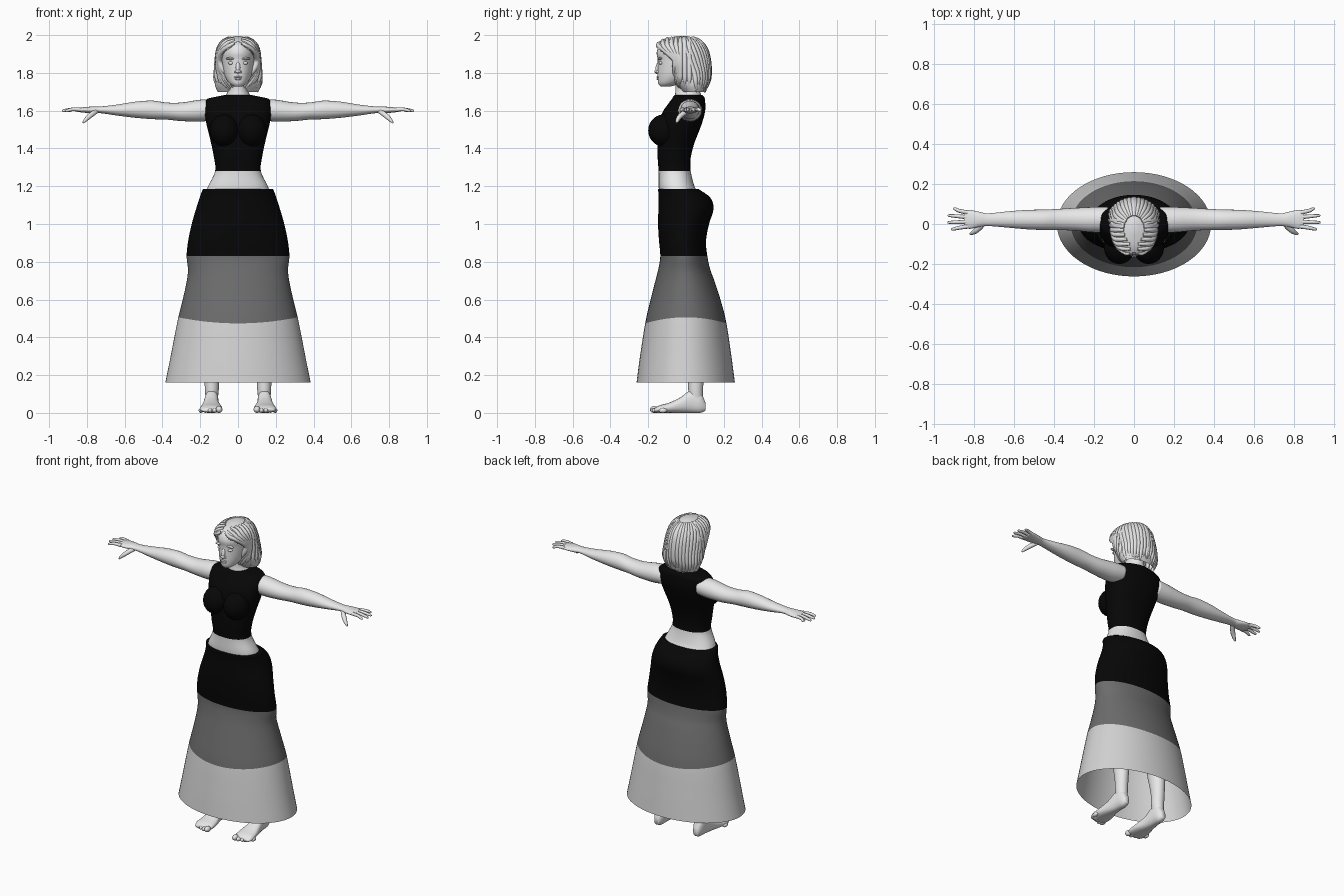
import bpy, bmesh, random
from math import sin, cos, pi, sqrt, radians
from mathutils import Matrix, Vector

random.seed(4)
cube = bpy.data.objects.get("Cube")
if cube:
    bpy.data.objects.remove(cube, do_unlink=True)


def material(name, v):
    m = bpy.data.materials.new(name)
    m.use_nodes = True
    m.diffuse_color = (v, v, v, 1)
    m.node_tree.nodes["Principled BSDF"].inputs["Base Color"].default_value = (v, v, v, 1)
    return m


skin = material("pale_skin", 0.8)
hair_mat = material("pale_hair", 0.76)
black = material("black_cloth", 0.002)
grey = material("mid_grey_cloth", 0.15)
light = material("light_grey_cloth", 0.64)


def dense(rings, steps=4):
    """Smooth spline through the rings, keeping each given ring."""
    out = []
    for i in range(len(rings) - 1):
        p = [rings[max(0, min(len(rings) - 1, i + k))] for k in (-1, 0, 1, 2)]
        for s in range(steps):
            t = s / steps
            out.append([b + t * ((c - a) + t * ((2 * a - 5 * b + 4 * c - d)
                        + t * (3 * b - a - 3 * c + d))) / 2 for a, b, c, d in zip(*p)])
    return out + [list(rings[-1])]


def finish(bm, name, mats, rule=None, mirror=False):
    bmesh.ops.recalc_face_normals(bm, faces=bm.faces)
    for f in bm.faces:
        f.smooth = True
        if rule:
            f.material_index = rule(f)
    me = bpy.data.meshes.new(name)
    bm.to_mesh(me)
    bm.free()
    for m in mats:
        me.materials.append(m)
    ob = bpy.data.objects.new(name, me)
    bpy.context.collection.objects.link(ob)
    if mirror:
        ob.modifiers.new("Mirror", 'MIRROR')
    return ob


def loft(name, rings, mats, axis='z', n=32, power=1.0, caps=(True, True),
         rule=None, mirror=False, edit=None):
    """Skin oval rings given as (position, low a, high a, low b, high b)."""
    bm = bmesh.new()
    loops = []
    for t, a0, a1, b0, b1 in dense(rings):
        loop = []
        for k in range(n):
            c, s = cos(2 * pi * k / n), sin(2 * pi * k / n)
            c = abs(c) ** power * (1 if c > 0 else -1)
            s = abs(s) ** power * (1 if s > 0 else -1)
            a, b = (a0 + a1) / 2 + c * (a1 - a0) / 2, (b0 + b1) / 2 + s * (b1 - b0) / 2
            loop.append(bm.verts.new({'z': (a, b, t), 'x': (t, a, b), 'y': (a, t, b)}[axis]))
        loops.append(loop)
    for lo, hi in zip(loops, loops[1:]):
        for k in range(n):
            bm.faces.new((lo[k], lo[(k + 1) % n], hi[(k + 1) % n], hi[k]))
    for use, loop in zip(caps, (loops[0], loops[-1])):
        if use:
            bm.faces.new(loop)
    if edit:
        edit(bm)
    return finish(bm, name, mats, rule, mirror)


def blob(name, centre, size, mat, mirror=True, tilt=0):
    bm = bmesh.new()
    mtx = Matrix.Translation(centre) @ Matrix.Rotation(tilt, 4, 'X') @ Matrix.Diagonal((*size, 1))
    bmesh.ops.create_uvsphere(bm, u_segments=24, v_segments=14, radius=1, matrix=mtx)
    return finish(bm, name, [mat], mirror=mirror)


def tubes(name, paths, mat):
    """Tapered round strands through (x, y, z, radius) points."""
    cu = bpy.data.curves.new(name, 'CURVE')
    cu.dimensions, cu.bevel_depth, cu.bevel_resolution = '3D', 1.0, 2
    cu.use_fill_caps = True
    for path in paths:
        pts = dense(path, 3)
        sp = cu.splines.new('POLY')
        sp.points.add(len(pts) - 1)
        for q, (x, y, z, r) in zip(sp.points, pts):
            q.co, q.radius = (x, y, z, 1), max(r, 0.001)
        sp.use_smooth = True
    cu.materials.append(mat)
    ob = bpy.data.objects.new(name, cu)
    bpy.context.collection.objects.link(ob)


def sym(rows):
    return [(z, -w, w, y0, y1) for z, w, y0, y1 in rows]


# Torso: bare waist below a sleeveless top
loft("torso_and_top", sym([
    (1.16, .172, -.14, .07), (1.2, .158, -.145, .045), (1.28, .121, -.145, .025),
    (1.35, .127, -.15, .025), (1.43, .143, -.15, .045), (1.52, .165, -.145, .08),
    (1.59, .177, -.125, .1), (1.635, .177, -.095, .102), (1.662, .163, -.075, .1),
    (1.674, .115, -.068, .095), (1.683, .07, -.06, .085)]),
    [skin, black], n=48, power=.88,
    rule=lambda f: int(f.calc_center_median().z > 1.28))
blob("bust", (.073, -.118, 1.495), (.077, .082, .085), black)


# Long flared skirt in three bands, open below
def wave_hem(bm):
    for v in bm.verts:
        if .3 < v.co.z < .7:
            fall = 1 - abs(v.co.z - .49) / .21
            side = (v.co.x / .315) ** 2 - (v.co.y / .215) ** 2
            v.co.z += .016 * side * max(fall, 0)


def skirt_band(f):
    i = f.calc_center_median()
    side = (i.x / .315) ** 2 - (i.y / .215) ** 2
    return 0 if i.z > .83 or len(f.verts) > 4 else 1 if i.z > .49 + .014 * side else 2


loft("skirt", sym([
    (.16, .385, -.262, .259), (.32, .352, -.241, .238), (.49, .316, -.216, .214),
    (.6, .291, -.189, .184), (.7, .271, -.162, .15), (.76, .265, -.147, .128),
    (.83, .272, -.136, .113), (.91, .264, -.143, .106), (1.0, .245, -.148, .122),
    (1.08, .222, -.146, .146), (1.14, .203, -.145, .128), (1.185, .186, -.148, .066)]),
    [black, grey, light], n=64, caps=(False, True), rule=skirt_band, edit=wave_hem)

# Legs and bare feet
loft("leg", [
    (.04, .112, .168, .02, .09), (.12, .102, .175, .012, .09), (.2, .1, .178, .008, .095),
    (.35, .085, .185, -.02, .1), (.5, .08, .18, -.04, .07), (.7, .045, .19, -.07, .085),
    (.85, .03, .2, -.09, .09)], [skin], n=24, mirror=True)
loft("foot", [
    (-.168, .095, .19, .004, .025), (-.14, .084, .202, 0, .04), (-.09, .086, .197, 0, .054),
    (-.03, .1, .185, 0, .082), (.025, .104, .176, 0, .12), (.075, .108, .17, 0, .11),
    (.103, .124, .156, .012, .055)], [skin], axis='y', n=24, power=.85, mirror=True)
for i in range(5):
    r = .018 if i == 0 else .013
    blob("toe", (.1 + .024 * i, -.17 + .003 * i * i, r), (r * .95, .022, r), skin)

# Arms held straight out, hands with spread fingers
loft("arm", [
    (.13, -.04, .085, 1.55, 1.66), (.2, -.042, .085, 1.542, 1.658), (.3, -.033, .08, 1.545, 1.643),
    (.38, -.03, .075, 1.553, 1.643), (.45, -.03, .072, 1.555, 1.653), (.54, -.026, .07, 1.562, 1.648),
    (.64, -.017, .062, 1.574, 1.632), (.73, -.01, .053, 1.587, 1.622), (.77, -.014, .06, 1.585, 1.622),
    (.82, -.024, .07, 1.59, 1.618), (.85, -.018, .066, 1.594, 1.614)],
    [skin], axis='x', n=24, mirror=True)
fingers = []
for s in (-1, 1):
    for i, tip in enumerate((.915, .932, .93, .905)):
        y0, y1 = -.012 + .023 * i, -.026 + .034 * i
        fingers.append([(s * .83, y0, 1.605, .011), (s * .875, (y0 + y1) / 2, 1.607, .0095),
                        (s * (tip - .01), y1, 1.6, .0075), (s * tip, y1, 1.598, .003)])
    fingers.append([(s * .75, .005, 1.598, .014), (s * .785, -.03, 1.572, .014),
                    (s * .808, -.045, 1.55, .01), (s * .82, -.05, 1.535, .004)])
tubes("fingers", fingers, skin)

# Neck, head and face
loft("neck", sym([(1.65, .09, -.06, .09), (1.685, .062, -.058, .08), (1.72, .052, -.055, .068),
                  (1.79, .055, -.06, .075)]), [skin], n=24)
loft("head", sym([
    (1.728, .022, -.135, -.08), (1.745, .046, -.147, -.03), (1.78, .069, -.15, .04),
    (1.82, .081, -.15, .08), (1.87, .088, -.15, .1), (1.91, .089, -.155, .1),
    (1.95, .075, -.135, .08), (1.985, .03, -.07, .03)]), [skin])
blob("nose", (0, -.15, 1.828), (.012, .011, .034), skin, False, radians(-12))
blob("nose_tip", (0, -.157, 1.808), (.014, .011, .009), skin, False)
blob("nostril", (.011, -.15, 1.805), (.008, .009, .007), skin)
blob("brow", (.038, -.137, 1.876), (.026, .012, .007), skin)
blob("eyelid", (.036, -.133, 1.852), (.016, .011, .009), skin)
blob("upper_lip", (0, -.149, 1.778), (.022, .008, .005), skin, False)
blob("lower_lip", (0, -.148, 1.768), (.018, .008, .006), skin, False)
blob("ear", (.096, -.03, 1.855), (.012, .02, .036), skin)

# Bobbed hair: a cap open over the face, with locks falling from a centre parting
hair_rings = sym([
    (1.7, .108, -.02, .105), (1.74, .123, -.05, .12), (1.8, .119, -.08, .126),
    (1.86, .113, -.13, .122), (1.91, .108, -.165, .112), (1.95, .094, -.16, .09),
    (1.98, .062, -.115, .055), (1.995, .015, -.045, .005)])
hair_table = dense(hair_rings, 8)


def open_face(bm):
    gone = []
    for f in bm.faces:
        c = f.calc_center_median()
        if c.y < -.045 and c.z < 1.968 - .8 * abs(c.x):
            gone.append(f)
    bmesh.ops.delete(bm, geom=gone, context='FACES')


loft("hair_cap", hair_rings, [hair_mat], n=64, caps=(False, True), edit=open_face)


def hair_point(z, side, y=None, v=None):
    """Point on the cap, either in a crosswise slice y or at a fixed bearing v."""
    _, _, w, y0, y1 = min(hair_table, key=lambda r: abs(r[0] - z))
    yc, ry = (y0 + y1) / 2, (y1 - y0) / 2
    if v is None:
        v = max(-.97, min(.97, (y - yc) / ry))
    return side * w * .97 * sqrt(1 - v * v), yc + ry * .97 * v, z


def lock(side, y=None, v=None):
    end = 1.695 + random.random() * .03
    top = 1.985
    if y is not None:
        inside = [r[0] for r in hair_table if r[3] < y < r[4]]
        top = min(max(inside), 1.985)
    path = []
    for k in range(9):
        t = k / 8
        z = top + (end - top) * t ** 1.4
        yy = y
        if y is not None:
            pull = max(0, min(1, (1.945 - z) / .07))
            yy = y + pull * (max(y, -.06 + .25 * (y + .15)) - y)
        r = .013 * (.6 + 1.4 * sin(pi * (.1 + .75 * t))) * .6
        path.append((*hair_point(z, side, yy, v), r if k < 8 else .003))
    return path


locks = []
for s in (-1, 1):
    locks += [lock(s, y=-.15 + .024 * i) for i in range(8)]
    locks += [lock(s, v=sin(radians(12 + 9.5 * i))) for i in range(9)]
tubes("hair_locks", locks, hair_mat)
